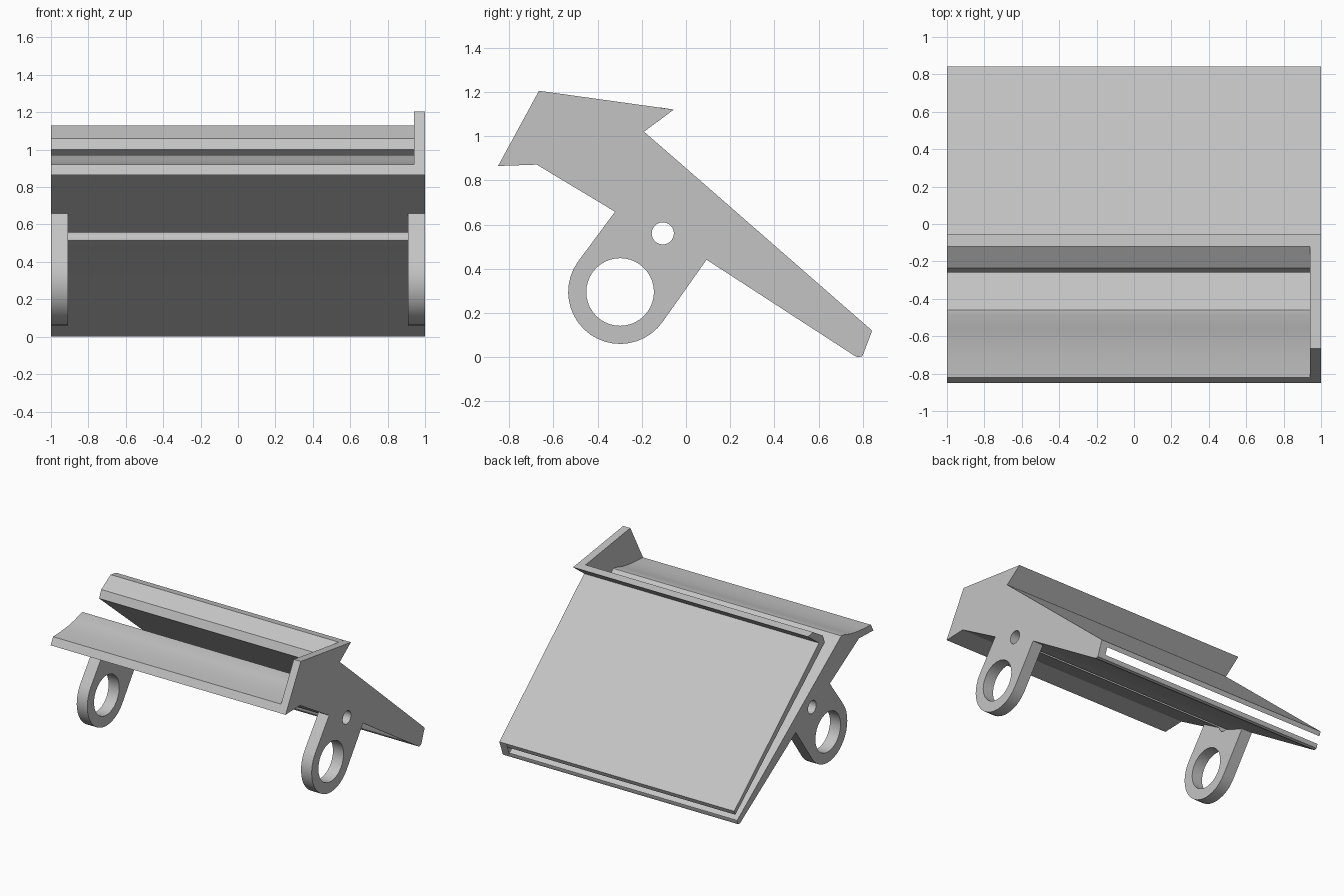
import bpy, bmesh, math

cube = bpy.data.objects.get("Cube")
if cube:
    bpy.data.objects.remove(cube)

grey = bpy.data.materials.new("plain grey")
grey.use_nodes = True
grey.diffuse_color = (0.55, 0.55, 0.55, 1)
grey.node_tree.nodes["Principled BSDF"].inputs["Base Color"].default_value = (0.55, 0.55, 0.55, 1)


def prism(name, outline, x0, x1):
    """Extrude a (y, z) outline along x."""
    bm = bmesh.new()
    face = bm.faces.new([bm.verts.new((x0, y, z)) for y, z in outline])
    out = bmesh.ops.extrude_face_region(bm, geom=[face])
    moved = [v for v in out["geom"] if isinstance(v, bmesh.types.BMVert)]
    bmesh.ops.translate(bm, verts=moved, vec=(x1 - x0, 0, 0))
    bmesh.ops.recalc_face_normals(bm, faces=bm.faces)
    mesh = bpy.data.meshes.new(name)
    bm.to_mesh(mesh)
    bm.free()
    mesh.materials.append(grey)
    obj = bpy.data.objects.new(name, mesh)
    bpy.context.collection.objects.link(obj)
    return obj


def arc(cy, cz, r, start, sweep, n):
    return [(cy + r * math.cos(start + sweep * i / n),
             cz + r * math.sin(start + sweep * i / n)) for i in range(n + 1)]


def drill(obj, cy, cz, r):
    """Cut a round hole along x."""
    cutter = prism("hole_cutter", arc(cy, cz, r, 0, math.tau, 40)[:-1], -1.1, 1.1)
    cutter.hide_render = True
    mod = obj.modifiers.new("hole", "BOOLEAN")
    mod.operation = "DIFFERENCE"
    mod.solver = "EXACT"
    mod.object = cutter
    bpy.context.view_layer.objects.active = obj
    bpy.ops.object.modifier_apply(modifier=mod.name)
    bpy.data.objects.remove(cutter)


def smooth(obj):
    bpy.ops.object.select_all(action="DESELECT")
    obj.select_set(True)
    bpy.context.view_layer.objects.active = obj
    bpy.ops.object.shade_smooth_by_angle(angle=math.radians(25))


WALL = 0.94     # inner face of the end wall
EAR = 0.91      # inner face of the ears
PIN = (-0.105, 0.56, 0.05)

# Shared edges of the cross-section
ear_root = [(-0.321, 0.658), (-0.083, 0.514), (0.0, 0.476), (0.093, 0.441)]
underside = [(-0.85, 0.865), (-0.675, 0.871)] + ear_root + [(0.76, 0.008)]
nose = [(0.775, 0.0), (0.797, 0.004), (0.804, 0.02)]

# Lower plate with the hollowed front lip
lip = [(-0.46, 0.972), (-0.48, 0.972), (-0.56, 0.948), (-0.64, 0.933),
       (-0.73, 0.924), (-0.82, 0.92)]
lower_plate = prism("lower_plate", underside + nose + [(0.806, 0.036)] + lip, -1, WALL)

# Upper plate with the raised front lip
upper_plate = prism("upper_plate", [
    (-0.26, 1.0), (0.828, 0.088), (0.842, 0.12), (0.0, 0.855), (-0.19, 1.02),
    (-0.055, 1.12), (-0.12, 1.13), (-0.235, 1.06)], -1, WALL)

# Closed end wall
end_wall = prism("end_wall", underside + nose + [
    (0.842, 0.12), (0.0, 0.855), (-0.19, 1.02), (-0.055, 1.12), (-0.665, 1.205)], WALL, 1)

for part in (lower_plate, end_wall):
    drill(part, *PIN)

# Mounting ears with a large ring hole
ring = (-0.298, 0.295)
tilt = math.atan2(-0.573, 0.82)
ear_outline = ear_root + arc(*ring, 0.235, tilt, -math.pi, 20)
for name, x0, x1 in (("right_ear", -1, -EAR), ("left_ear", EAR, 1)):
    ear = prism(name, ear_outline, x0, x1)
    drill(ear, *ring, 0.153)
    drill(ear, *PIN)
    smooth(ear)

for part in (lower_plate, upper_plate, end_wall):
    smooth(part)
